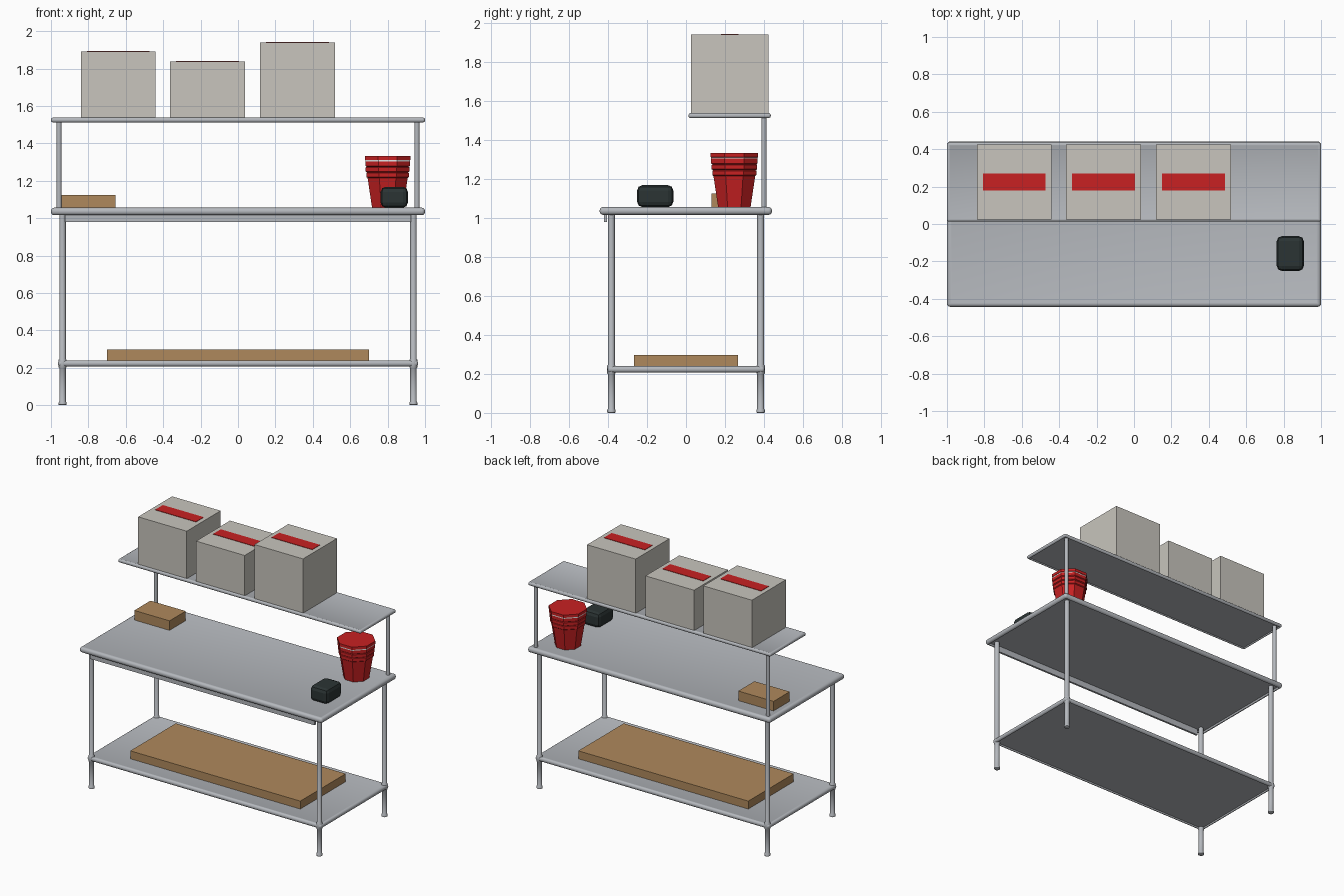
import bpy, bmesh, math

if "Cube" in bpy.data.objects:
    bpy.data.objects.remove(bpy.data.objects["Cube"])

def material(name, rgb):
    m = bpy.data.materials.new(name)
    m.diffuse_color = (*rgb, 1)
    m.use_nodes = True
    m.node_tree.nodes["Principled BSDF"].inputs["Base Color"].default_value = m.diffuse_color
    return m

STEEL = material("steel_grey", (0.46, 0.48, 0.51))
CARD = material("pale_card", (0.58, 0.56, 0.51))
RED = material("red", (0.58, 0.015, 0.016))
WOOD = material("brown_card", (0.43, 0.25, 0.107))
BLACK = material("dark_rubber", (0.024, 0.034, 0.034))
WHITE = material("white", (0.8, 0.8, 0.8))

def finish(name, bm, mats, smooth=False):
    bmesh.ops.recalc_face_normals(bm, faces=bm.faces)
    me = bpy.data.meshes.new(name)
    bm.to_mesh(me)
    bm.free()
    ob = bpy.data.objects.new(name, me)
    bpy.context.collection.objects.link(ob)
    for m in mats:
        me.materials.append(m)
    if smooth:
        bpy.ops.object.select_all(action='DESELECT')
        ob.select_set(True)
        bpy.context.view_layer.objects.active = ob
        bpy.ops.object.shade_smooth_by_angle(angle=math.radians(40))
    return ob

def box_mesh(x, y, z):
    """Box from (min, max) pairs."""
    bm = bmesh.new()
    bmesh.ops.create_cube(bm, size=1)
    for v in bm.verts:
        v.co = [p[0] if c < 0 else p[1] for c, p in zip(v.co, (x, y, z))]
    return bm

def box(name, x, y, z, mat):
    return finish(name, box_mesh(x, y, z), [mat])

def shelf(name, x, y, z):
    """Sheet with a rounded rim; both faces sink slightly inside it."""
    bm = box_mesh(x, y, z)
    t = z[1] - z[0]
    bmesh.ops.bevel(bm, geom=bm.edges[:], offset=t * 0.45, segments=4,
                    profile=0.5, affect='EDGES')
    bm.normal_update()
    for sign, depth in ((1, 0.002), (-1, t * 0.3)):
        face = max(bm.faces, key=lambda f: f.calc_area() * sign * f.normal.z)
        bmesh.ops.inset_region(bm, faces=[face], thickness=t * 0.2, depth=-depth)
        bm.normal_update()
    return finish(name, bm, [STEEL], smooth=True)

def lathe(name, profile, x, y, sides, mats, smooth=False, turn=0.0, band=None):
    """Closed solid of revolution from (radius, height) points."""
    bm = bmesh.new()
    rings = []
    for r, z in profile:
        rings.append([bm.verts.new((x + r * math.cos(turn + math.tau * i / sides),
                                    y + r * math.sin(turn + math.tau * i / sides), z))
                      for i in range(sides)])
    for k, (a, b) in enumerate(zip(rings, rings[1:])):
        for i in range(sides):
            j = (i + 1) % sides
            f = bm.faces.new((a[i], a[j], b[j], b[i]))
            f.material_index = 1 if k == band else 0
    bm.faces.new(rings[0])
    bm.faces.new(rings[-1])
    return finish(name, bm, mats, smooth)

# Table top, lower shelf and raised back shelf
shelf("table_top", (-1, 1), (-0.443, 0.441), (1.016, 1.056))
shelf("lower_shelf", (-0.963, 0.963), (-0.403, 0.403), (0.207, 0.24))
shelf("upper_shelf", (-1, 1), (0.013, 0.435), (1.512, 1.538))
box("front_rail", (-0.925, 0.925), (-0.42, -0.405), (0.98, 1.025), STEEL)

# Legs with foot caps and shelf collars, and posts for the back shelf
leg = [(0.017, 0), (0.021, 0.003), (0.021, 0.015), (0.0175, 0.02),
       (0.0175, 0.198), (0.021, 0.203), (0.021, 0.243), (0.0175, 0.248), (0.0175, 1.03)]
for sx, side in ((-1, "left"), (1, "right")):
    for sy, end in ((-1, "front"), (1, "back")):
        lathe(f"{end}_{side}_leg", leg, sx * 0.938, sy * 0.383, 16, [STEEL], True)
    lathe(f"{side}_post", [(0.0135, 1.04), (0.0135, 1.525)],
          sx * 0.957, 0.4, 16, [STEEL], True)

# Cartons with tape labels on the back shelf
for i, (cx, top) in enumerate(((-0.64, 1.89), (-0.163, 1.837), (0.318, 1.94)), 1):
    box(f"carton_{i}", (cx - 0.2, cx + 0.2), (0.025, 0.424), (1.536, top), CARD)
    box(f"carton_label_{i}", (cx - 0.168, cx + 0.168), (0.18, 0.27),
        (top - 0.002, top + 0.003), RED)

# Flat brown boxes
box("small_brown_box", (-0.945, -0.655), (0.13, 0.32), (1.053, 1.125), WOOD)
box("large_flat_box", (-0.7, 0.7), (-0.267, 0.267), (0.237, 0.297), WOOD)

# Eight-sided bucket: tapered wall, stepped ribs, pale seal and lid
k = 1 / math.cos(math.pi / 8)
bucket = [(0.083, 1.054), (0.107, 1.215), (0.113, 1.22), (0.113, 1.242),
          (0.109, 1.245), (0.117, 1.25), (0.117, 1.272), (0.112, 1.275),
          (0.119, 1.28), (0.119, 1.304), (0.119, 1.311),
          (0.122, 1.312), (0.122, 1.333)]
lathe("bucket", [(r * k, z) for r, z in bucket], 0.8, 0.248, 8,
      [RED, WHITE], turn=math.pi / 8, band=9)

# Rounded dark case at the front corner
bm = box_mesh((0.763, 0.908), (-0.251, -0.065), (1.056, 1.168))
bmesh.ops.bevel(bm, geom=bm.edges[:], offset=0.027, segments=2, profile=0.5,
                affect='EDGES')
finish("dark_case", bm, [BLACK])
